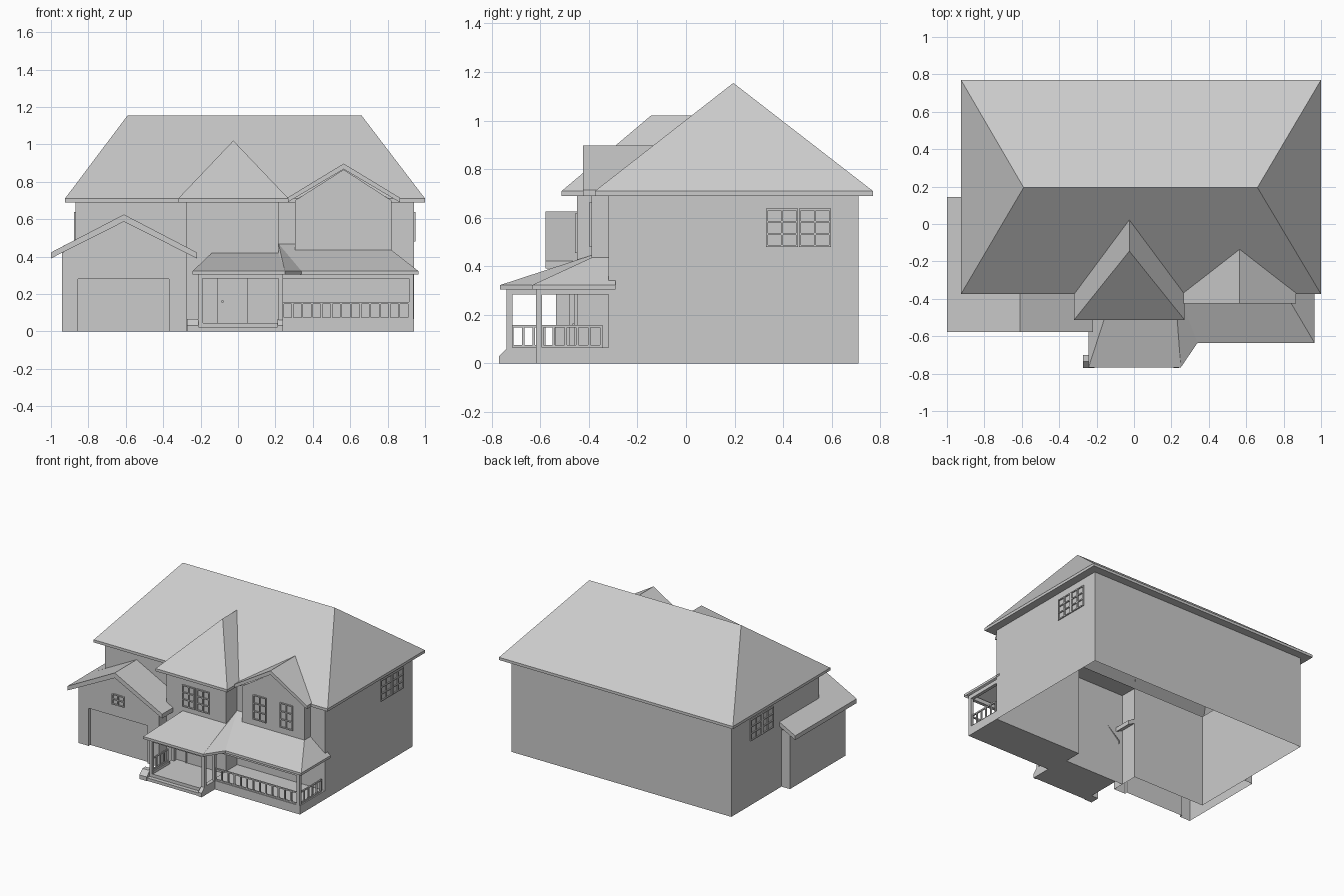
import bpy, bmesh, math

cube = bpy.data.objects.get("Cube")
if cube:
    bpy.data.objects.remove(cube, do_unlink=True)

GREY = (0.6, 0.6, 0.6, 1)
mat = bpy.data.materials.new("plain grey")
mat.use_nodes = True
mat.diffuse_color = GREY
mat.node_tree.nodes["Principled BSDF"].inputs["Base Color"].default_value = GREY


def mesh(name, verts, faces):
    bm = bmesh.new()
    vs = [bm.verts.new(v) for v in verts]
    for f in faces:
        bm.faces.new([vs[i] for i in f])
    bmesh.ops.recalc_face_normals(bm, faces=bm.faces)
    me = bpy.data.meshes.new(name)
    bm.to_mesh(me)
    bm.free()
    me.materials.append(mat)
    ob = bpy.data.objects.new(name, me)
    bpy.context.collection.objects.link(ob)
    return ob


def boxes(name, spans):
    """One object from several (x0, x1, y0, y1, z0, z1) boxes."""
    verts, faces = [], []
    for x0, x1, y0, y1, z0, z1 in spans:
        n = len(verts)
        verts += [(x, y, z) for z in (z0, z1) for x, y in ((x0, y0), (x1, y0), (x1, y1), (x0, y1))]
        for f in ((3, 2, 1, 0), (4, 5, 6, 7), (0, 1, 5, 4), (1, 2, 6, 5), (2, 3, 7, 6), (3, 0, 4, 7)):
            faces.append([n + i for i in f])
    return mesh(name, verts, faces)


def strip(name, path, z0, z1, closed=False):
    """Upright sheet that follows a plan path."""
    n = len(path)
    verts = [(x, y, z) for z in (z0, z1) for x, y in path]
    last = n if closed else n - 1
    return mesh(name, verts, [(i, (i + 1) % n, (i + 1) % n + n, i + n) for i in range(last)])


def prism(name, profile, y0, backs):
    """XZ profile pushed back from y0; each point has its own end depth."""
    n = len(profile)
    verts = [(x, y0, z) for x, z in profile] + [(p[0], y, p[1]) for p, y in zip(profile, backs)]
    faces = [list(range(n)), list(range(2 * n - 1, n - 1, -1))]
    faces += [(i, (i + 1) % n, (i + 1) % n + n, i + n) for i in range(n)]
    return mesh(name, verts, faces)


def gable_roof(name, cx, half, eave, ridge, thick, y0, back_ridge, back_eave):
    l, r = cx - half, cx + half
    prof = [(l, eave), (cx, ridge), (r, eave), (r, eave - thick), (cx, ridge - thick * 1.2), (l, eave - thick)]
    prism(name, prof, y0, [back_eave, back_ridge, back_eave] * 2)


def window(name, a0, a1, z0, z1, wall, axis="y", out=-1, cols=2, rows=3):
    """Raised frame and glazing bars on a wall plane."""
    t, d = 0.004, 0.008
    lo, hi = sorted((wall, wall + out * d))
    bars = []
    for i in range(cols + 1):
        c = a0 + t + (a1 - a0 - 2 * t) * i / cols
        bars.append((c - t, c + t, z0, z1))
    for j in range(rows + 1):
        c = z0 + t + (z1 - z0 - 2 * t) * j / rows
        bars.append((a0, a1, c - t, c + t))
    if axis == "y":
        boxes(name, [(a, b, lo, hi, c, e) for a, b, c, e in bars])
    else:
        boxes(name, [(lo, hi, a, b, c, e) for a, b, c, e in bars])


# Main walls with the projecting centre bay, open underneath
LEFT, RIGHT, FRONT, BACK = -0.87, 0.94, -0.32, 0.71
BAY_L, BAY_R, BAY_Y = -0.275, 0.217, -0.45
strip("main_walls", [(RIGHT, BACK), (LEFT, BACK), (LEFT, FRONT), (BAY_L, FRONT), (BAY_L, BAY_Y),
                     (BAY_R, BAY_Y), (BAY_R, FRONT), (RIGHT, FRONT)], 0, 0.69, True)

# Main hip roof with fascia and soffit ring
EZ, FZ = 0.71, 0.69
eaves = [(-0.925, -0.375), (1.0, -0.375), (1.0, 0.77), (-0.925, 0.77)]
walls = [(LEFT, FRONT), (RIGHT, FRONT), (RIGHT, BACK), (LEFT, BACK)]
verts = [(x, y, EZ) for x, y in eaves] + [(x, y, FZ) for x, y in eaves + walls]
verts += [(-0.59, 0.195, 1.155), (0.66, 0.195, 1.155)]
faces = [(0, 1, 13, 12), (1, 2, 13), (2, 3, 12, 13), (3, 0, 12)]
for i in range(4):
    j = (i + 1) % 4
    faces += [(i, j, j + 4, i + 4), (i + 4, j + 4, j + 8, i + 8)]
mesh("main_roof", verts, faces)

# Hipped roof of the centre bay
e = [(-0.32, -0.375), (-0.32, -0.512), (0.27, -0.512), (0.27, -0.375)]
verts = [(x, y, EZ) for x, y in e] + [(x, y, FZ) for x, y in e]
verts += [(-0.025, -0.145, 1.02), (-0.025, 0.03, 1.02)]
mesh("bay_roof", verts, [(1, 2, 8), (0, 1, 8, 9), (2, 3, 9, 8),
                         (0, 1, 5, 4), (1, 2, 6, 5), (2, 3, 7, 6), (4, 5, 6, 7)])

# Upper gable bay over the porch
strip("gable_bay_sides", [(0.305, FRONT), (0.305, -0.39), (0.82, -0.39), (0.82, FRONT)], 0.43, 0.7)
mesh("gable_bay_peak", [(0.305, -0.39, 0.7), (0.82, -0.39, 0.7), (0.565, -0.39, 0.865)], [(0, 1, 2)])
gable_roof("gable_bay_roof", 0.565, 0.3, 0.715, 0.897, 0.025, -0.425, -0.13, -0.36)

# Garage wing: front with door opening, side walls, roof
GY, DL, DR, DH = -0.535, -0.855, -0.37, 0.28
front = [(-0.94, 0), (-0.94, 0.42), (-0.61, 0.59), (BAY_L, 0.42), (BAY_L, 0), (DR, 0), (DR, DH), (DL, DH), (DL, 0)]
mesh("garage_front", [(x, GY, z) for x, z in front], [range(len(front))])
strip("garage_left_wall", [(LEFT, 0.12), (-0.94, 0.12), (-0.94, GY)], 0, 0.425)
strip("garage_right_wall", [(BAY_L, GY), (BAY_L, FRONT)], 0, 0.42)
strip("garage_door", [(DL, GY), (DL, GY + 0.02), (DR, GY + 0.02), (DR, GY)], 0, DH)
mesh("garage_door_head", [(DL, GY, DH), (DR, GY, DH), (DR, GY + 0.02, DH), (DL, GY + 0.02, DH)], [(0, 1, 2, 3)])
gable_roof("garage_roof", -0.61, 0.39, 0.422, 0.625, 0.032, -0.578, FRONT, FRONT)
prism("garage_side_roof", [(-1, 0.422), (LEFT, 0.49), (LEFT, 0.458), (-1, 0.39)], FRONT, [0.145] * 4)

# Arched garage window: curved head over a small grid
window("garage_window", -0.66, -0.56, 0.365, 0.445, GY, rows=2)
arch = [(-0.61 + r * math.cos(a), GY - 0.006, 0.443 + r * 0.44 * math.sin(a))
        for r in (0.05, 0.042) for a in [math.pi * i / 8 for i in range(9)]]
mesh("garage_window_arch", arch, [(i, i + 1, i + 10, i + 9) for i in range(8)])

# Windows
for i, x in enumerate((-0.14, -0.022)):
    window(f"bay_window_{i + 1}", x, x + 0.104, 0.455, 0.617, BAY_Y)
for i, x in enumerate((0.4, 0.62)):
    window(f"gable_window_{i + 1}", x, x + 0.107, 0.48, 0.665, -0.39)
for side, wall, out, y0 in (("right", LEFT, -1, 0.22), ("left", RIGHT, 1, 0.33)):
    for i in range(2):
        y = y0 + i * 0.136
        window(f"{side}_side_window_{i + 1}", y, y + 0.132, 0.48, 0.637, wall, "x", out)

# Front door, frame and knob
boxes("front_door", [(-0.1, 0.04, BAY_Y - 0.006, BAY_Y, 0.045, 0.28)])
boxes("door_frame", [(x, x + 0.01, BAY_Y - 0.012, BAY_Y, 0.045, 0.285) for x in (-0.11, 0.04)]
      + [(-0.11, 0.05, BAY_Y - 0.012, BAY_Y, 0.28, 0.29)])
boxes("door_knob", [(-0.088, -0.078, BAY_Y - 0.018, BAY_Y, 0.155, 0.165)])

# Porch roof: entry slope, angled link, long slope and end hip
pz = 0.322
eave = [(-0.243, -0.44), (-0.243, -0.767), (0.25, -0.767), (0.34, -0.635), (0.965, -0.635), (0.965, -0.29)]
verts = [(x, y, pz) for x, y in eave] + [(x, y, pz - 0.018) for x, y in eave]
verts += [(-0.14, BAY_Y, 0.42), (BAY_R, BAY_Y, 0.42), (BAY_R, FRONT, 0.468), (0.305, FRONT, 0.468),
          (0.305, -0.39, 0.435), (0.82, -0.39, 0.435), (0.82, -0.29, 0.435)]
faces = [(0, 1, 12), (1, 2, 13, 12), (2, 3, 14), (2, 14, 13), (3, 4, 17, 16, 15, 14), (4, 5, 18, 17), (5, 11, 18)]
faces += [(i, i + 1, i + 7, i + 6) for i in range(5)]
mesh("porch_roof", verts, faces)

# Porch floors, steps and side cheeks
boxes("porch_floor", [(BAY_R, RIGHT, -0.615, FRONT, 0, 0.065)])
boxes("entry_floor", [(-0.215, 0.24, -0.735, BAY_Y, 0, 0.045)])
boxes("entry_step", [(-0.215, 0.215, -0.765, -0.735, 0, 0.022)])
for name, x0, x1 in (("right", -0.272, -0.212), ("left", 0.212, 0.24)):
    ob = mesh(name + "_step_cheek",
              [(x, y, z) for x in (x0, x1) for y, z in
               ((-0.77, 0), (-0.77, 0.03), (-0.735, 0.065), (-0.7, 0.065), (-0.7, 0))],
              [(0, 1, 2, 3, 4), (9, 8, 7, 6, 5)] + [(i, (i + 1) % 5, (i + 1) % 5 + 5, i + 5) for i in range(5)])
boxes("entry_curbs", [(-0.215, -0.187, -0.735, GY, 0, 0.065), (0.212, 0.24, -0.735, -0.6, 0, 0.065)])

# Posts and the beams they carry
posts = [(-0.201, -0.727), (0.228, -0.727), (0.228, -0.605), (0.926, -0.605), (-0.201, -0.47)]
boxes("porch_posts", [(x - 0.012, x + 0.012, y - 0.012, y + 0.012, 0.045, 0.31) for x, y in posts])
boxes("porch_beams", [(-0.213, 0.24, -0.739, -0.715, 0.283, 0.312), (-0.213, -0.189, -0.715, BAY_Y, 0.283, 0.312),
                      (0.216, 0.24, -0.715, -0.593, 0.283, 0.312), (0.24, 0.938, -0.617, -0.593, 0.283, 0.312),
                      (0.914, 0.938, -0.593, FRONT, 0.283, 0.312)])


def railing(name, p, q, count):
    """Top and bottom rails with evenly spaced balusters."""
    (x0, y0), (x1, y1), h = p, q, 0.005
    spans = [(x0 - h, x1 + h, y0 - h, y1 + h, z, z + 0.01) for z in (0.065, 0.147)]
    for i in range(count + 1):
        x, y = x0 + (x1 - x0) * i / count, y0 + (y1 - y0) * i / count
        spans.append((x - h, x + h, y - h, y + h, 0.07, 0.15))
    boxes(name, spans)


railing("front_railing", (0.24, -0.605), (0.914, -0.605), 13)
railing("end_railing", (0.926, -0.593), (0.926, -0.35), 5)
railing("entry_railing", (-0.201, -0.715), (-0.201, -0.54), 4)
